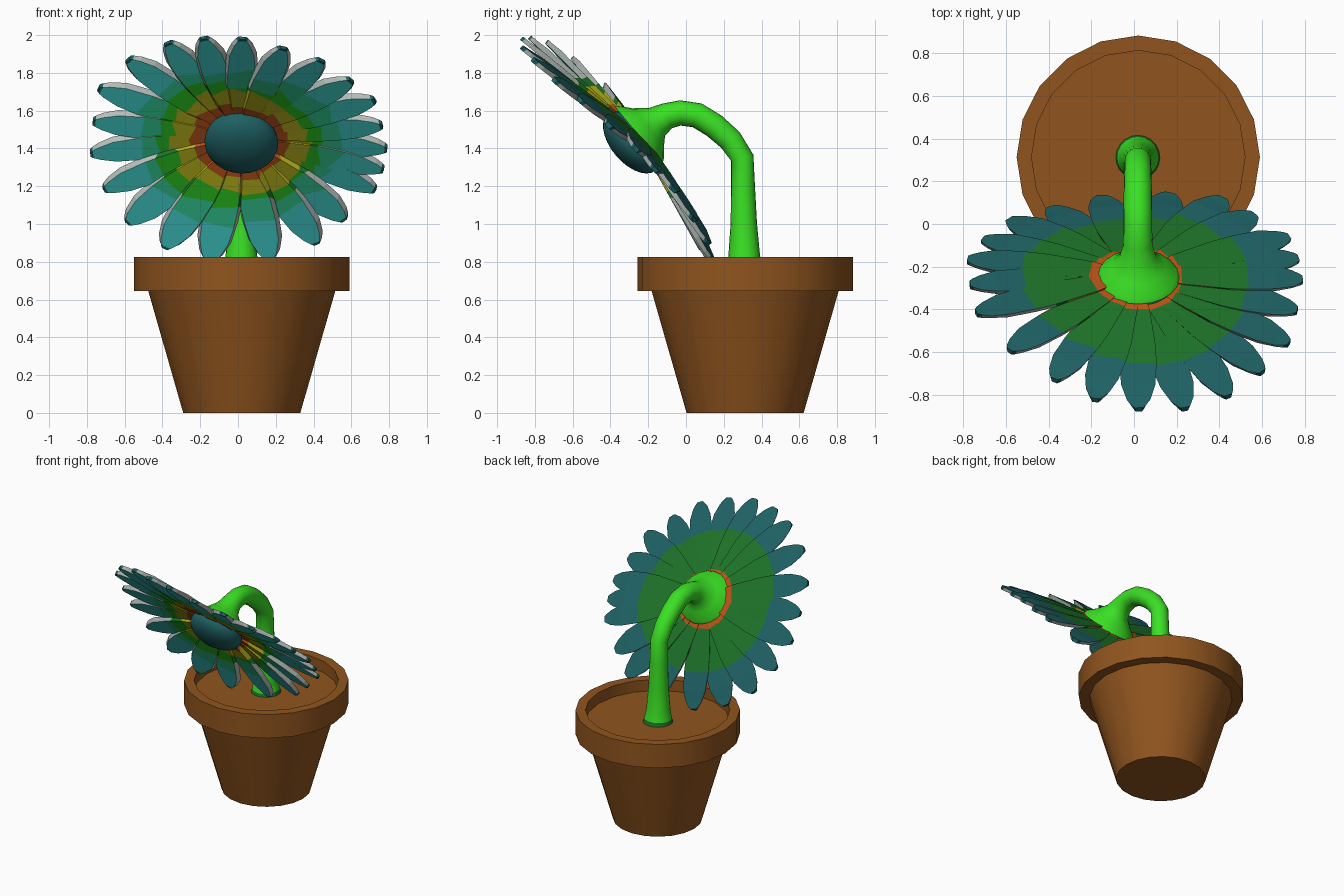
import bpy, bmesh, math, random
from mathutils import Vector, Matrix

if "Cube" in bpy.data.objects:
    bpy.data.objects.remove(bpy.data.objects["Cube"])

random.seed(4)


def material(name, rgb):
    m = bpy.data.materials.new(name)
    m.diffuse_color = (*[c ** 2.2 for c in rgb], 1)   # sRGB guess to linear
    m.use_nodes = True
    m.node_tree.nodes["Principled BSDF"].inputs["Base Color"].default_value = m.diffuse_color
    return m


TERRA = material("terracotta", (.56, .335, .14))
STEM = material("stem_green", (.24, .88, .16))
DARKGREEN = material("dark_green", (.135, .445, .175))
DARKTEAL = material("dark_teal", (.14, .38, .39))
TEAL = material("teal", (.27, .84, .82))
SEA = material("sea_green", (.21, .79, .57))
LEAF = material("leaf_green", (.18, .76, .14))
OLIVE = material("olive_yellow", (.72, .70, .13))
RUST = material("rust", (.72, .33, .12))
GREY = material("pale_grey", (.70, .74, .72))


def finish(bm, name, mats, smooth=None):
    bmesh.ops.recalc_face_normals(bm, faces=bm.faces)
    me = bpy.data.meshes.new(name)
    bm.to_mesh(me)
    bm.free()
    ob = bpy.data.objects.new(name, me)
    bpy.context.collection.objects.link(ob)
    for m in mats:
        me.materials.append(m)
    if smooth:
        bpy.ops.object.select_all(action='DESELECT')
        ob.select_set(True)
        bpy.context.view_layer.objects.active = ob
        bpy.ops.object.shade_smooth_by_angle(angle=math.radians(smooth))
    return ob


def skin(bm, rings, first_mat=0):
    """Bridge a list of equal vertex rings and cap both ends."""
    n = len(rings[0])
    for k, (a, b) in enumerate(zip(rings, rings[1:])):
        for i in range(n):
            j = (i + 1) % n
            f = bm.faces.new((a[i], a[j], b[j], b[i]))
            f.material_index = first_mat if k == 0 else 0
    bm.faces.new(rings[0])
    bm.faces.new(rings[-1])


# Pot: lathe profile with thick rim and soil surface
PX, PY = .02, .313
bm = bmesh.new()
rings = []
for r, z in [(.31, 0), (.495, .645), (.57, .645), (.57, .825),
             (.50, .825), (.50, .74)]:
    rings.append([bm.verts.new((PX + r * math.cos(i * math.tau / 20),
                                PY + r * math.sin(i * math.tau / 20), z))
                  for i in range(20)])
skin(bm, rings)
finish(bm, "flower_pot", [TERRA], 30)

# Stem: bent tube swept in the yz plane, flaring into the flower back
path = [(.312, .735, .105), (.312, .765, .096), (.308, .83, .084), (.306, 1.0, .070),
        (.302, 1.2, .063), (.298, 1.35, .061), (.235, 1.445, .064), (.15, 1.52, .066),
        (.06, 1.575, .067), (-.03, 1.588, .067), (-.10, 1.572, .070),
        (-.155, 1.54, .086), (-.20, 1.513, .13), (-.235, 1.485, .183), (-.25, 1.47, .196)]
bm = bmesh.new()
rings = []
for k, (y, z, r) in enumerate(path):
    a = path[max(k - 1, 0)]
    b = path[min(k + 1, len(path) - 1)]
    d = Vector((0, b[0] - a[0], b[1] - a[1])).normalized()
    if k >= len(path) - 3:
        d = Vector((0, -.766, -.643))
    side = Vector((0, -d.z, d.y))
    rings.append([bm.verts.new(Vector((.018, y, z)) + r * (
        Vector((math.cos(t), 0, 0)) + side * math.sin(t)))
        for t in [i * math.tau / 20 for i in range(20)]])
skin(bm, rings, 1)
finish(bm, "stem", [STEM, DARKGREEN], 50)

# Flower head frame: local z points out of the face, front, down and a little left
N = Vector((-.05, -.766, -.643)).normalized()
X = Vector((1, -.05, -.02))
X = (X - N * X.dot(N)).normalized()
Y = N.cross(X)
HEAD = Matrix.Translation((.008, -.25, 1.465)) @ Matrix((X, Y, N)).transposed().to_4x4()

# Seed dome
bm = bmesh.new()
bmesh.ops.create_uvsphere(bm, u_segments=24, v_segments=14, radius=1)
bm.transform(HEAD @ Matrix.Translation((.012, 0, .05)) @ Matrix.Diagonal((.196, .196, .108, 1)))
finish(bm, "seed_dome", [DARKTEAL], 60)

# Petals: thick blades with chamfered sides, coloured in bands along their length
PETAL_MATS = [RUST, OLIVE, LEAF, SEA, TEAL, DARKTEAL, DARKGREEN, GREY]
radii = [.10, .255, .36, .43, .53, .66, .74, .775, .79]
widths = [.03, .062, .078, .086, .088, .080, .056, .034, .020]
front = [0, 1, 2, 3, 4, 4, 4, 5]
back = [0, 6, 6, 6, 5, 5, 5, 5]
sides = [0, 1, 6, 7, 7, 7, 7, 5]
angles = [-168, -149, -131, -114, -98, -83, -67, -47, -28, -13, 2, 18,
          34, 50, 65, 80, 94, 105, 116, 134, 149, 168]
bm = bmesh.new()
for p, ang in enumerate(angles):
    grow = random.uniform(.975, 1.015) + .015 * math.cos(math.radians(ang))
    wide = 1.15 if abs(ang) > 120 else 1.0
    # the head folds along a slightly turned vertical axis
    cup = .01 + .19 * math.cos(math.radians(ang - 20)) ** 2
    place = (HEAD @ Matrix.Rotation(math.radians(-ang), 4, 'Z')
             @ Matrix.Translation((0, 0, .006 * (p % 2)))
             @ Matrix.Rotation(math.radians(3), 4, 'Y'))
    rows = []
    for k, (r, w) in enumerate(zip(radii, widths)):
        w *= wide
        r *= grow
        zig = [random.uniform(-.04, .04) if 1 < k < 5 else
               random.uniform(-.02, .02) if k == 1 else 0 for _ in range(2)]
        rb = .215 if k == 1 else r
        wf = w - min(.016, w * .3)
        t = .03 if r < .7 else .024
        ra, rc = r + zig[0], r + zig[1]
        rows.append([bm.verts.new(place @ Vector(c)) for c in
                     ((-wf, ra, cup * ra + .008), (wf, rc, cup * rc + .008),
                      (w, rb, cup * rb + .008 - t), (-w, rb, cup * rb + .008 - t))])
    for k, (a, b) in enumerate(zip(rows, rows[1:])):
        for i, m in enumerate((front[k], sides[k], back[k], sides[k])):
            j = (i + 1) % 4
            f = bm.faces.new((a[i], a[j], b[j], b[i]))
            f.material_index = m
    bm.faces.new(rows[0])
    bm.faces.new(rows[-1]).material_index = 5
finish(bm, "petals", PETAL_MATS)
